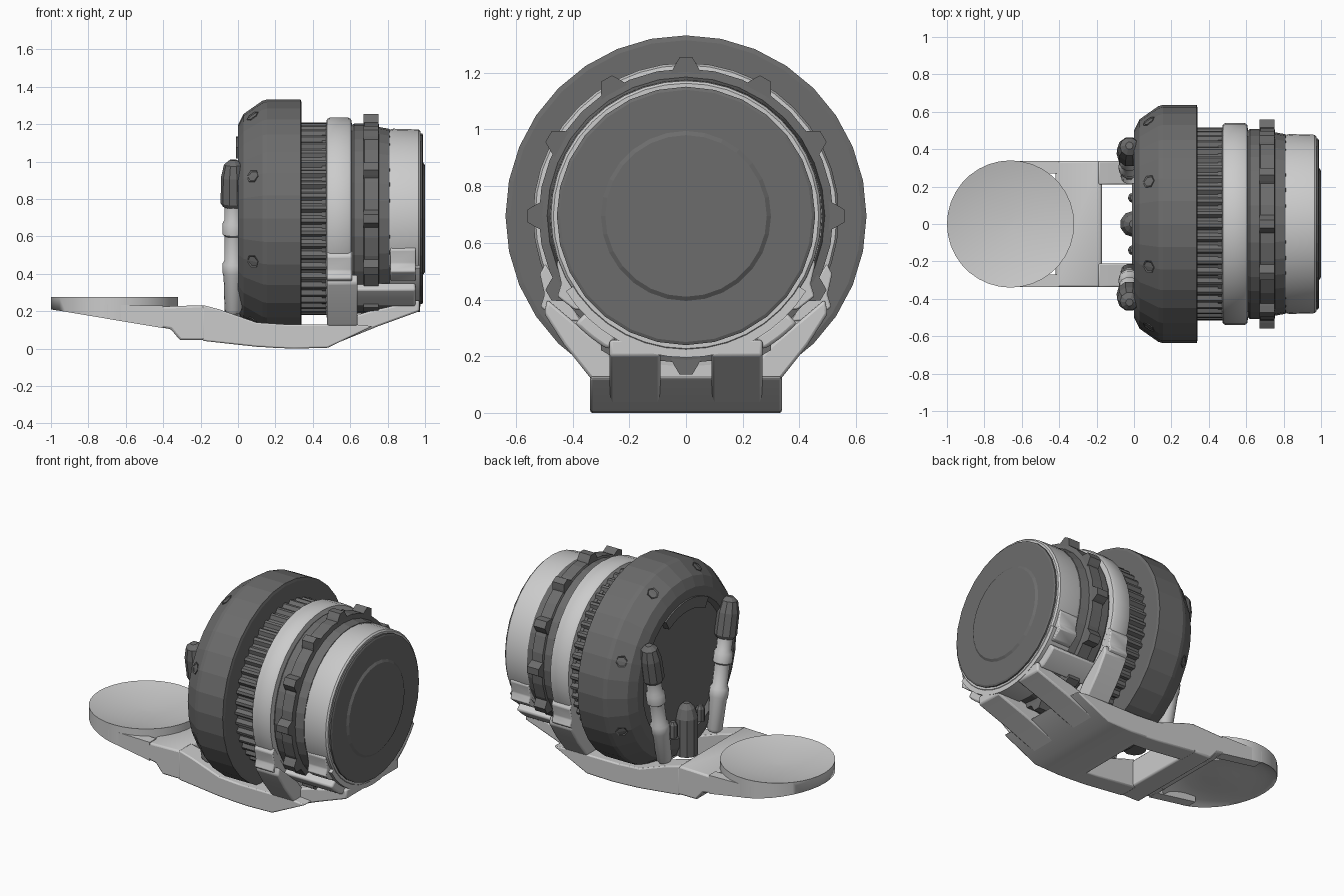
import bpy, bmesh, math
from mathutils import Vector, Matrix

if "Cube" in bpy.data.objects:
    bpy.data.objects.remove(bpy.data.objects["Cube"])

AX = 0.695  # height of the drum axis
dark = bpy.data.materials.new("dark_grey")
dark.diffuse_color = (0.15, 0.15, 0.15, 1)
dark.use_nodes = True
dark.node_tree.nodes["Principled BSDF"].inputs["Base Color"].default_value = dark.diffuse_color


def finish(name, bm, mat=None, smooth=False, bevel=0, angle=35):
    bmesh.ops.recalc_face_normals(bm, faces=bm.faces)
    me = bpy.data.meshes.new(name)
    bm.to_mesh(me)
    bm.free()
    ob = bpy.data.objects.new(name, me)
    bpy.context.collection.objects.link(ob)
    if mat:
        me.materials.append(mat)
    if bevel:
        m = ob.modifiers.new("bevel", 'BEVEL')
        m.width, m.segments = bevel, 2
    if smooth:
        bpy.ops.object.select_all(action='DESELECT')
        ob.select_set(True)
        bpy.context.view_layer.objects.active = ob
        bpy.ops.object.shade_smooth_by_angle(angle=math.radians(angle))
    return ob


def lathe(name, prof, n, origin=(0, 0, AX), axis=(1, 0, 0), mat=None, smooth=False, rib=1.0):
    """Spin (along, radius) points round an axis; rib < 1 cuts grip teeth."""
    bm = bmesh.new()
    M = Matrix.Translation(origin) @ Vector(axis).to_track_quat('X', 'Z').to_matrix().to_4x4()
    rings = []
    for x, r in prof:
        ring = []
        for i in range(n):
            a = 2 * math.pi * i / n
            k = rib if i % 4 > 1 else 1
            ring.append(bm.verts.new(M @ Vector((x, r * k * math.cos(a), r * k * math.sin(a)))))
        rings.append(ring)
    for p, q in zip(rings, rings[1:]):
        for i in range(n):
            bm.faces.new((p[i], p[(i + 1) % n], q[(i + 1) % n], q[i]))
    bm.faces.new(rings[0])
    bm.faces.new(rings[-1])
    return finish(name, bm, mat, smooth)


def sector(name, x0, x1, r0, r1, a0, a1, n, **kw):
    """Curved bar round the drum axis between two angles."""
    bm = bmesh.new()
    loops = []
    for i in range(n + 1):
        a = math.radians(a0 + (a1 - a0) * i / n)
        loops.append([bm.verts.new((x, r * math.cos(a), AX + r * math.sin(a)))
                      for x, r in ((x0, r0), (x1, r0), (x1, r1), (x0, r1))])
    for p, q in zip(loops, loops[1:]):
        for j in range(4):
            bm.faces.new((p[j], p[(j + 1) % 4], q[(j + 1) % 4], q[j]))
    bm.faces.new(loops[0])
    bm.faces.new(loops[-1])
    return finish(name, bm, **kw)


def prism(name, pts, lo, hi, place=lambda u, v, w: (u, w, v), **kw):
    """Extrude a flat outline from lo to hi."""
    bm = bmesh.new()
    a = [bm.verts.new(place(u, v, lo)) for u, v in pts]
    b = [bm.verts.new(place(u, v, hi)) for u, v in pts]
    for i in range(len(pts)):
        j = (i + 1) % len(pts)
        bm.faces.new((a[i], a[j], b[j], b[i]))
    bm.faces.new(a)
    bm.faces.new(b)
    return finish(name, bm, **kw)


# Drum: wide rear disc, ribbed grip, body and lens
lathe("rear_disc", [(0.03, 0.42), (0, 0.44), (0.0, 0.5), (0.03, 0.56), (0.13, 0.63), (0.155, 0.637),
                    (0.335, 0.637), (0.34, 0.62), (0.34, 0.5)], 32, mat=dark)
lathe("ribbed_grip", [(0.32, 0.515), (0.48, 0.515)], 192, mat=dark, rib=0.96)
lathe("drum_body", [(0.45, 0.5), (0.61, 0.5), (0.62, 0.508), (0.67, 0.508), (0.675, 0.52), (0.75, 0.52),
                    (0.755, 0.49), (0.81, 0.48), (0.82, 0.45)], 32, mat=dark)
lathe("lens_face", [(0.9, 0.456), (0.985, 0.456), (0.99, 0.445), (0.99, 0.3), (1.0, 0.285)], 28, mat=dark)

# Light bands
lathe("middle_band", [(0.47, 0.5), (0.475, 0.532), (0.49, 0.54), (0.59, 0.54), (0.605, 0.532), (0.61, 0.5)],
      40, smooth=True)
lathe("front_band", [(0.805, 0.45), (0.81, 0.476), (0.83, 0.481), (0.965, 0.477), (0.975, 0.468), (0.975, 0.45)],
      40, smooth=True)

# Twelve knobs round the body
for k in range(12):
    c, s = math.cos(k * math.pi / 6), math.sin(k * math.pi / 6)
    prism("body_knob", [(0.5, -0.055), (0.53, -0.04), (0.56, -0.022), (0.56, 0.022), (0.53, 0.04), (0.5, 0.055)],
          0.67, 0.752, lambda u, v, w: (w, u * c - v * s, AX + u * s + v * c), mat=dark)

# Eight studs on the sloped edge of the disc
for k in range(8):
    a = math.pi / 8 + k * math.pi / 4
    d = Vector((-0.57, 0.82 * math.cos(a), 0.82 * math.sin(a)))
    lathe("edge_stud", [(-0.03, 0.042), (0.004, 0.036), (-0.004, 0.022)], 6,
          (0.08, 0.593 * math.cos(a), AX + 0.593 * math.sin(a)), d, dark)

# Rear face: curved ridge, centre pin, small pegs, leaning arms
sector("rear_ridge", -0.01, 0.06, 0.37, 0.44, 60, 120, 8, mat=dark)
lathe("centre_pin", [(0, 0.07), (0.24, 0.07), (0.3, 0.05), (0.33, 0.02)], 10,
      (-0.005, 0, 0.14), (0, 0, 1), dark)
for y in (-0.14, 0.14):
    lathe("small_peg", [(0, 0.028), (0.08, 0.028), (0.1, 0.015)], 8, (-0.005, y, 0.3), (0, 0, 1), dark)
for s in (-1, 1):
    org, axis = (-0.025, s * 0.255, 0.19), (0, s * 0.16, 0.8)
    lathe("rear_arm", [(0, 0.035), (0.02, 0.047), (0.2, 0.052), (0.22, 0.058), (0.27, 0.058), (0.29, 0.046),
                       (0.42, 0.046), (0.43, 0.058), (0.49, 0.058), (0.51, 0.046), (0.6, 0.048)],
          14, org, axis, smooth=True)
    lathe("arm_cap", [(0.58, 0.055), (0.6, 0.068), (0.74, 0.066), (0.81, 0.05), (0.835, 0.02)],
          10, org, axis, dark)

# Round pad with a shallow dish above and a hollow below
bm = bmesh.new()
N, fr = 36, (0.04, 0.3, 0.6, 0.8, 0.93, 1.0)


def pad_ring(f, under):
    ring = []
    for i in range(N):
        a = 2 * math.pi * i / N
        x, y = -0.66 + 0.34 * f * math.cos(a), 0.34 * f * math.sin(a)
        top = 0.277 - 0.04 * (1 - f * f)
        low = 0.21 - (x + 1) * 0.165
        ring.append(bm.verts.new((x, y, low * f ** 4 + (top - 0.04) * (1 - f ** 4) if under else top)))
    return ring


rings = [pad_ring(f, False) for f in fr] + [pad_ring(f, True) for f in reversed(fr)]
for p, q in zip(rings, rings[1:]):
    for i in range(N):
        bm.faces.new((p[i], p[(i + 1) % N], q[(i + 1) % N], q[i]))
bm.faces.new(rings[0])
bm.faces.new(rings[-1])
finish("round_pad", bm, smooth=True, angle=100)

# Foot frame: neck behind the pad, block under the drum, side rails
prism("foot_neck", [(-0.42, 0.225), (-0.19, 0.232), (-0.17, 0.22), (-0.17, 0.045), (-0.31, 0.045),
                    (-0.36, 0.105), (-0.42, 0.115)], -0.337, 0.337, smooth=True, bevel=0.012)
prism("foot_block", [(0.18, 0.13), (0.62, 0.13), (0.72, 0.12), (0.48, 0.005), (0.3, 0.0), (0.18, 0.005)],
      -0.338, 0.338, smooth=True, bevel=0.008)
for s in (-1, 1):
    prism("side_rail", [(-0.19, 0.234), (-0.1, 0.21), (0.1, 0.14), (0.25, 0.13), (0.25, 0.002), (0.1, 0.01),
                        (-0.19, 0.042)], *sorted((s * 0.21, s * 0.338)), smooth=True, bevel=0.008)
    prism("corner_web", [(-0.7, 0.235), (-0.4, 0.23), (-0.4, 0.11), (-0.7, 0.16)],
          *sorted((s * 0.27, s * 0.337)), smooth=True)
    # Struts rising to the front cradle
    prism("front_strut", [(0.45, 0.12), (0.7, 0.2), (0.97, 0.26), (0.97, 0.2), (0.75, 0.12), (0.48, 0.01)],
          *sorted((s * 0.09, s * 0.27)), smooth=True, bevel=0.01)
    # Curved side plate joining both cradles, with clamp lugs
    a0, a1 = (-60, -44) if s > 0 else (-136, -120)
    sector("side_plate", 0.5, 0.95, 0.49, 0.545, a0, a1, 6, smooth=True, bevel=0.012)
    for x, r in ((0.475, 0.53), (0.815, 0.46)):
        c, n = math.cos(math.radians(-32)), math.sin(math.radians(-32))
        prism("clamp_lug", [(r - 0.02, -0.12), (r + 0.05, -0.07), (r + 0.075, 0.0), (r + 0.04, 0.03),
                            (r + 0.016, 0.1), (r - 0.02, 0.12)],
              x, x + 0.135, lambda u, v, w: (w, s * (u * c - v * n), AX + u * n + v * c), smooth=True, bevel=0.006)
    # Leg from the middle band to the block
    prism("middle_leg", [(s * 0.49, 0.4), (s * 0.5, 0.35), (s * 0.43, 0.24), (s * 0.335, 0.12), (s * 0.2, 0.12),
                         (s * 0.3, 0.24)], 0.475, 0.64, lambda u, v, w: (w, u, v), smooth=True, bevel=0.01)

# Cradles under the bands
sector("middle_cradle", 0.475, 0.605, 0.5, 0.575, -145, -35, 16, smooth=True)
sector("front_cradle", 0.81, 0.972, 0.455, 0.5, -148, -32, 16, smooth=True)
